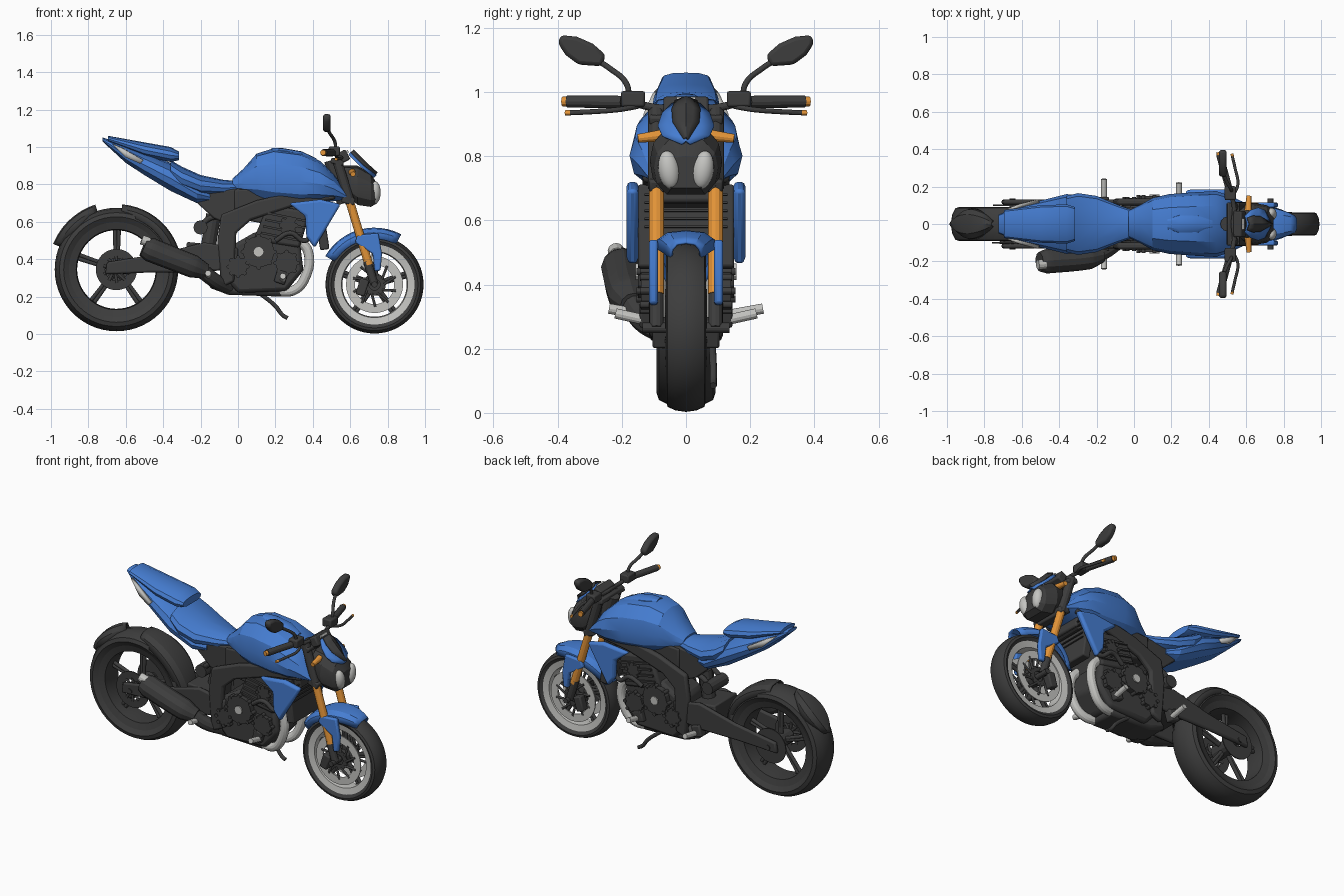
import bpy, bmesh, math
from mathutils import Vector, Matrix

if "Cube" in bpy.data.objects:
    bpy.data.objects.remove(bpy.data.objects["Cube"])

def material(name, col):
    m = bpy.data.materials.new(name)
    m.diffuse_color = (*col, 1)
    m.use_nodes = True
    m.node_tree.nodes["Principled BSDF"].inputs["Base Color"].default_value = m.diffuse_color
    return m

BLUE = material("blue paint", (0.06, 0.205, 0.64))
DARK = material("dark grey", (0.047, 0.047, 0.047))
LIGHT = material("light metal", (0.55, 0.55, 0.53))
ORANGE = material("orange", (0.78, 0.30, 0.04))

def finish(name, mesh, mat, mirror=False, bevel=0, solid=0):
    mesh.materials.clear()
    mesh.materials.append(mat)
    ob = bpy.data.objects.new(name, mesh)
    bpy.context.collection.objects.link(ob)
    if solid:
        ob.modifiers.new("solid", 'SOLIDIFY').thickness = solid
    if bevel:
        b = ob.modifiers.new("bevel", 'BEVEL')
        b.width, b.segments, b.limit_method = bevel, 2, 'ANGLE'
    if mirror:
        ob.modifiers.new("mirror", 'MIRROR').use_axis = (False, True, False)
    return ob

def from_bm(name, bm, mat, **kw):
    bmesh.ops.recalc_face_normals(bm, faces=bm.faces)
    me = bpy.data.meshes.new(name)
    bm.to_mesh(me)
    bm.free()
    return finish(name, me, mat, **kw)

def grid(name, rows, mat, wrap_row=False, wrap_col=True, caps=False, **kw):
    """Skin a list of equally long point rows."""
    bm = bmesh.new()
    vs = [[bm.verts.new(p) for p in r] for r in rows]
    n, m = len(vs), len(vs[0])
    for i in range(n if wrap_row else n - 1):
        for j in range(m if wrap_col else m - 1):
            a, b, k = vs[i], vs[(i + 1) % n], (j + 1) % m
            bm.faces.new((a[j], a[k], b[k], b[j]))
    if caps:
        bm.faces.new(vs[0])
        bm.faces.new(vs[-1])
    return from_bm(name, bm, mat, **kw)

HALF = [(0, 0), (.6, 0), (.92, .2), (1, .45), (.9, .72), (.55, .94), (0, 1)]
RING = HALF + [(-y, z) for y, z in HALF[-2:0:-1]]

def loft(name, stations, mat, **kw):
    """Stations are (x, bottom z, top z, half width)."""
    rows = [[(x, y * w, zb + z * (zt - zb)) for y, z in RING] for x, zb, zt, w in stations]
    return grid(name, rows, mat, caps=True, **kw)

def lathe(name, centre, prof, mat, n=56, **kw):
    """Spin a closed (radius, y) profile about a sideways axle."""
    cx, cz = centre
    rows = [[(cx + r * math.cos(t), y, cz + r * math.sin(t)) for r, y in prof]
            for t in (2 * math.pi * i / n for i in range(n))]
    return grid(name, rows, mat, wrap_row=True, **kw)

def plate(name, pts, y0, y1, mat, mirror=False, bevel=0.008, axis='y'):
    """Extrude a side profile (x, z) from y0 to y1, or a (y, z) one along x."""
    put = (lambda p, d: (p[0], d, p[1])) if axis == 'y' else (lambda p, d: (d, p[0], p[1]))
    return grid(name, [[put(p, d) for p in pts] for d in (y0, y1)], mat,
                caps=True, mirror=mirror, bevel=bevel)

def panel(name, pts, mat, thick=0.008, mirror=False):
    bm = bmesh.new()
    bm.faces.new([bm.verts.new(p) for p in pts])
    return from_bm(name, bm, mat, mirror=mirror, solid=thick)

def shield(name, stations, mat):
    """Bowed sheet from (x, z, half width) rows."""
    rows = [[(x + .012 * (1 - abs(k)), k * w, z + .012 * (1 - abs(k))) for k in (-1, -.5, 0, .5, 1)]
            for x, z, w in stations]
    return grid(name, rows, mat, wrap_col=False, solid=0.007)

def box(name, loc, size, mat, rot=0, mirror=False, bevel=0.008):
    bm = bmesh.new()
    bmesh.ops.create_cube(bm, size=1, matrix=Matrix.Translation(loc)
                          @ Matrix.Rotation(rot, 4, 'Y') @ Matrix.Diagonal((*size, 1)))
    return from_bm(name, bm, mat, mirror=mirror, bevel=bevel)

def ball(name, loc, size, mat, rot=0, mirror=False):
    bm = bmesh.new()
    bmesh.ops.create_uvsphere(bm, u_segments=20, v_segments=12, radius=1, matrix=Matrix.Translation(loc)
                              @ Matrix.Rotation(rot, 4, 'X') @ Matrix.Diagonal((*size, 1)))
    return from_bm(name, bm, mat, mirror=mirror)

def tube(name, pts, r, mat, mirror=False, radii=None):
    cu = bpy.data.curves.new(name, 'CURVE')
    cu.dimensions, cu.bevel_depth, cu.bevel_resolution, cu.use_fill_caps = '3D', r, 4, True
    cu.resolution_u = 8 if len(pts) > 2 else 1
    sp = cu.splines.new('BEZIER')
    sp.bezier_points.add(len(pts) - 1)
    for i, (bp, p) in enumerate(zip(sp.bezier_points, pts)):
        bp.co, bp.radius = p, radii[i] if radii else 1
        bp.handle_left_type = bp.handle_right_type = 'AUTO'
    tmp = bpy.data.objects.new("tmp", cu)
    bpy.context.collection.objects.link(tmp)
    bpy.context.view_layer.update()
    me = bpy.data.meshes.new_from_object(tmp.evaluated_get(bpy.context.evaluated_depsgraph_get()))
    bpy.data.objects.remove(tmp)
    return finish(name, me, mat, mirror=mirror)

def fender(name, c, r, a0, a1, w, drop, mat, taper=0.5):
    """Arched guard around a wheel centre, narrowing to both ends."""
    rows = []
    for i in range(13):
        t = math.radians(a0 + (a1 - a0) * i / 12)
        k = 1 - taper * abs(i / 6 - 1) ** 2
        rows.append([(c[0] + (r - d * drop) * math.cos(t), y * w * k, c[1] + (r - d * drop) * math.sin(t))
                     for y, d in ((-1, 1), (-.92, .45), (-.6, .1), (0, 0), (.6, .1), (.92, .45), (1, 1))])
    return grid(name, rows, mat, wrap_col=False, solid=0.008)

# wheels
F, R = (0.73, 0.265), (-0.65, 0.345)
for nm, c, rad, w, rim, rim_mat in (("front", F, .262, .062, .212, LIGHT), ("rear", R, .33, .092, .25, DARK)):
    h = rad - rim
    half = [(rim, w * .8), (rim + h * .4, w), (rim + h * .68, w * .92), (rim + h * .9, w * .55), (rad, 0)]
    lathe(nm + "_tyre", c, half + [(r, -y) for r, y in half[-2::-1]], DARK)
    lathe(nm + "_rim", c, [(rim + .012, w * .85), (rim - .035, w * .7), (rim - .04, 0),
                           (rim - .035, -w * .7), (rim + .012, -w * .85)], rim_mat)
    tube(nm + "_hub", [(c[0], -w * .75, c[1]), (c[0], w * .75, c[1])], .045, DARK)
    tube(nm + "_axle", [(c[0], -.135, c[1]), (c[0], .135, c[1])], .016, DARK)
    for k in range(5):
        t = 2 * math.pi * k / 5 + .3
        for s in (-.08, .08):
            tube(nm + "_spoke", [(c[0] + q * math.cos(t + a), 0, c[1] + q * math.sin(t + a))
                                 for q, a in ((.03, s * 2), (rim - .03, s * .6))], .011, DARK)

# brake discs, carriers and sprocket
def ring(nm, c, r0, r1, y, mat, mirror=False):
    lathe(nm, c, [(r0, y - .003), (r1, y - .003), (r1, y + .003), (r0, y + .003)], mat, mirror=mirror)
ring("front_disc", F, .105, .152, .058, LIGHT, True)
ring("front_disc_carrier", F, .03, .06, .058, DARK, True)
ring("rear_disc", R, .06, .11, -.10, DARK)
ring("rear_sprocket", R, .03, .105, .10, DARK)
for k in range(10):
    a, b = 2 * math.pi * k / 10, 2 * math.pi * k / 10 + .35
    tube("front_disc_arm", [(F[0] + .05 * math.cos(a), .058, F[1] + .05 * math.sin(a)),
                            (F[0] + .12 * math.cos(b), .058, F[1] + .12 * math.sin(b))], .007, DARK, True)
    tube("rear_disc_arm", [(R[0] + .02 * math.cos(a), -.1, R[1] + .02 * math.sin(a)),
                           (R[0] + .07 * math.cos(b), -.1, R[1] + .07 * math.sin(b))], .008, DARK)
box("front_caliper", (.665, .08, .25), (.05, .05, .09), DARK, .3, True)

# fork and guards
tube("fork_tube", [(.60, .092, .70), (.70, .092, .37)], .023, ORANGE, True)
tube("fork_upper", [(.525, .092, .945), (.60, .092, .70)], .026, DARK, True)
tube("fork_foot", [(.69, .092, .39), (.73, .092, .265)], .022, DARK, True)
fender("front_guard", F, .304, 62, 150, .10, .06, BLUE, .5)
plate("front_guard_leg", [(.625, .49), (.64, .53), (.75, .54), (.77, .43), (.762, .34), (.73, .335), (.72, .43)],
      .088, .115, BLUE, True)
fender("rear_guard", R, .365, 108, 158, .085, .07, DARK, .8)
fender("rear_hugger", R, .350, 8, 85, .10, .06, DARK, .3)
box("triple_clamp_low", (.59, 0, .715), (.07, .23, .04), DARK, .3)
box("triple_clamp_high", (.53, 0, .92), (.07, .23, .03), DARK, .3)
tube("steering_head", [(.50, 0, .93), (.57, 0, .70)], .04, DARK)

# headlight, shield, indicators
loft("headlight_housing", [(.56, .76, .90, .085), (.64, .69, .90, .113), (.71, .68, .86, .10),
                           (.745, .70, .80, .075)], DARK)
ball("headlight_lens", (.733, .053, .757), (.03, .033, .06), LIGHT, -.15, True)
shield("headlight_shield", [(.595, .965, .045), (.625, .935, .075), (.665, .895, .088), (.70, .865, .075),
                            (.73, .838, .015)], BLUE)
shield("shield_inset", [(.607, .975, .035), (.636, .946, .045), (.675, .906, .042), (.735, .852, .008)], DARK)
tube("indicator", [(.61, .07, .865), (.615, .15, .855)], .019, ORANGE, True, [1, .7])
box("instruments", (.565, 0, .95), (.05, .14, .06), DARK, -.5)
box("gauge_face", (.585, 0, .975), (.012, .06, .014), LIGHT, -.5, bevel=0)

# handlebar, levers and mirrors
tube("handlebar", [(.53, 0, .95), (.535, .09, .95), (.51, .18, .968), (.455, .37, .97)], .012, DARK, True)
tube("grip", [(.505, .2, .969), (.458, .37, .97)], .019, DARK, True)
tube("bar_end", [(.458, .37, .97), (.454, .385, .97)], .015, ORANGE, True)
tube("lever", [(.53, .15, .955), (.555, .21, .945), (.54, .30, .938), (.525, .365, .935)], .008, DARK, True)
tube("lever_tip", [(.527, .36, .935), (.523, .376, .935)], .008, ORANGE, True)
box("switch_block", (.515, .165, .978), (.06, .075, .05), DARK, 0, True)
tube("mirror_stem", [(.52, .18, .98), (.52, .183, 1.02), (.49, .24, 1.075), (.475, .29, 1.105)], .009, DARK, True)
plate("mirror", [(.262, 1.08), (.25, 1.115), (.29, 1.15), (.34, 1.172), (.392, 1.177), (.398, 1.15), (.375, 1.115),
                 (.335, 1.085)], .455, .495, DARK, True, .012, 'x')

# tank, seat and tail
loft("tank", [(-.03, .77, .83, .07), (.03, .75, .885, .10), (.10, .725, .965, .14), (.19, .70, .993, .16),
              (.33, .69, .975, .17), (.44, .70, .925, .176), (.51, .71, .86, .152), (.58, .72, .76, .12)], BLUE)
loft("tank_cap", [(.18, .96, .996, .03), (.24, .95, .994, .05), (.34, .93, .977, .05), (.42, .89, .939, .025)], BLUE)
loft("seat", [(.03, .76, .815, .06), (-.08, .745, .825, .10), (-.2, .745, .85, .15), (-.3, .78, .895, .165),
              (-.36, .83, .93, .15)], BLUE)
loft("tail", [(-.15, .71, .76, .10), (-.22, .70, .81, .14), (-.36, .765, .915, .16), (-.5, .85, .97, .125),
              (-.6, .915, 1.01, .10), (-.725, 1.03, 1.052, .05)], BLUE)
loft("pillion_seat", [(-.315, .93, .975, .09), (-.36, .92, 1.0, .105), (-.5, .95, 1.025, .10),
                      (-.695, 1.03, 1.06, .075)], BLUE)
panel("tail_light", [(-.675, .083, 1.018), (-.62, .104, .995), (-.51, .132, .932), (-.525, .132, .912),
                     (-.60, .112, .945)], LIGHT, .018, True)

# radiator and side shrouds
box("radiator", (.445, 0, .58), (.05, .30, .26), DARK, -.15)
for i in range(9):
    box("radiator_fin", (.473 + .0037 * (i - 4), 0, .48 + .025 * i), (.008, .26, .006), DARK, -.15, bevel=0)
plate("radiator_shroud", [(.27, .70), (.36, .63), (.365, .52), (.41, .46), (.55, .695), (.44, .72)],
      .148, .185, BLUE, True, .014)

# frame and engine
plate("airbox", [(-.02, .62), (-.02, .77), (.48, .80), (.5, .66), (.3, .56)], -.10, .10, DARK)
plate("main_frame", [(.52, .72), (.3, .685), (.07, .61), (-.01, .54), (-.02, .28), (-.09, .25), (-.11, .5),
                     (-.09, .64), (.1, .715), (.3, .76), (.52, .79)], .10, .135, DARK, True, .012)
plate("seat_frame", [(.06, .70), (-.06, .59), (-.13, .62), (-.24, .72), (-.15, .76), (.02, .78)], -.09, .09, DARK)
plate("crankcase", [(-.07, .30), (-.04, .47), (.1, .55), (.33, .5), (.35, .34), (.26, .23), (.0, .22)],
      -.115, .115, DARK, False, .02)
plate("cylinder_block", [(.08, .5), (.16, .69), (.36, .66), (.37, .60), (.33, .46)], -.125, .125, DARK, False, .015)
for i in range(4):
    box("cylinder_fin", (.23 + .012 * i, 0, .52 + .035 * i), (.22, .275, .012), DARK, .2, bevel=0)
for x, z, r, y in ((.11, .44, .085, .15), (.26, .38, .06, .14), (.0, .36, .05, .14), (.27, .58, .04, .14)):
    tube("engine_cover", [(x, -y, z), (x, y, z)], r, DARK)
    for k in range(8):
        a = k * math.pi / 4
        tube("cover_bolt", [(x + r * math.cos(a), -y - .004, z + r * math.sin(a)),
                            (x + r * math.cos(a), y + .004, z + r * math.sin(a))], .011, DARK)
tube("engine_cap", [(.11, -.157, .44), (.11, .157, .44)], .026, LIGHT)
tube("hose", [(.2, .14, .5), (.28, .15, .54), (.36, .14, .5), (.40, .13, .55)], .013, DARK, True)

# exhaust
tube("header_pipe", [(.33, .085, .50), (.375, .088, .44), (.358, .085, .30), (.30, .075, .235), (.2, .06, .228)],
     .026, LIGHT, True)
plate("collector", [(.24, .20), (.24, .27), (-.12, .30), (-.16, .25), (-.05, .21)], -.09, .09, DARK, False, .02)
tube("link_pipe", [(-.05, -.06, .25), (-.13, -.13, .29), (-.21, -.175, .355)], .04, DARK)
tube("muffler", [(-.17, -.165, .335), (-.24, -.18, .362), (-.47, -.20, .452), (-.505, -.203, .467)], .062, DARK,
     False, [.65, 1, 1.05, .85])
tube("muffler_tip", [(-.475, -.215, .49), (-.515, -.218, .505)], .026, LIGHT)

# swingarm, shock, pegs and stand
plate("swingarm", [(0, .46), (-.18, .49), (-.42, .43), (-.70, .385), (-.71, .32), (-.45, .33), (-.2, .33), (0, .35)],
      .105, .13, DARK, True, .01)
box("swingarm_bridge", (-.2, 0, .42), (.16, .22, .13), DARK, .1)
tube("shock", [(-.17, 0, .40), (-.13, 0, .64)], .04, DARK)
tube("reservoir", [(-.2, -.08, .57), (-.2, .08, .57)], .038, DARK)
tube("reservoir_arm", [(-.2, .06, .58), (-.15, .06, .62), (-.08, .06, .63)], .015, DARK, True)
for x, y, z in ((.24, .22, .305), (-.16, .24, .32)):
    tube("foot_peg", [(x, .13, z - .015), (x, y, z + .005)], .016, LIGHT, True)
    box("peg_bracket", (x - .01, .12, z), (.06, .05, .07), DARK, .3, True)
tube("side_stand", [(.10, .08, .23), (.2, .085, .15), (.24, .085, .10), (.265, .085, .085)], .011, DARK)

# smooth shading with crisp creases
for ob in bpy.data.objects:
    ob.select_set(True)
    bpy.context.view_layer.objects.active = ob
bpy.ops.object.shade_smooth_by_angle(angle=math.radians(25))
